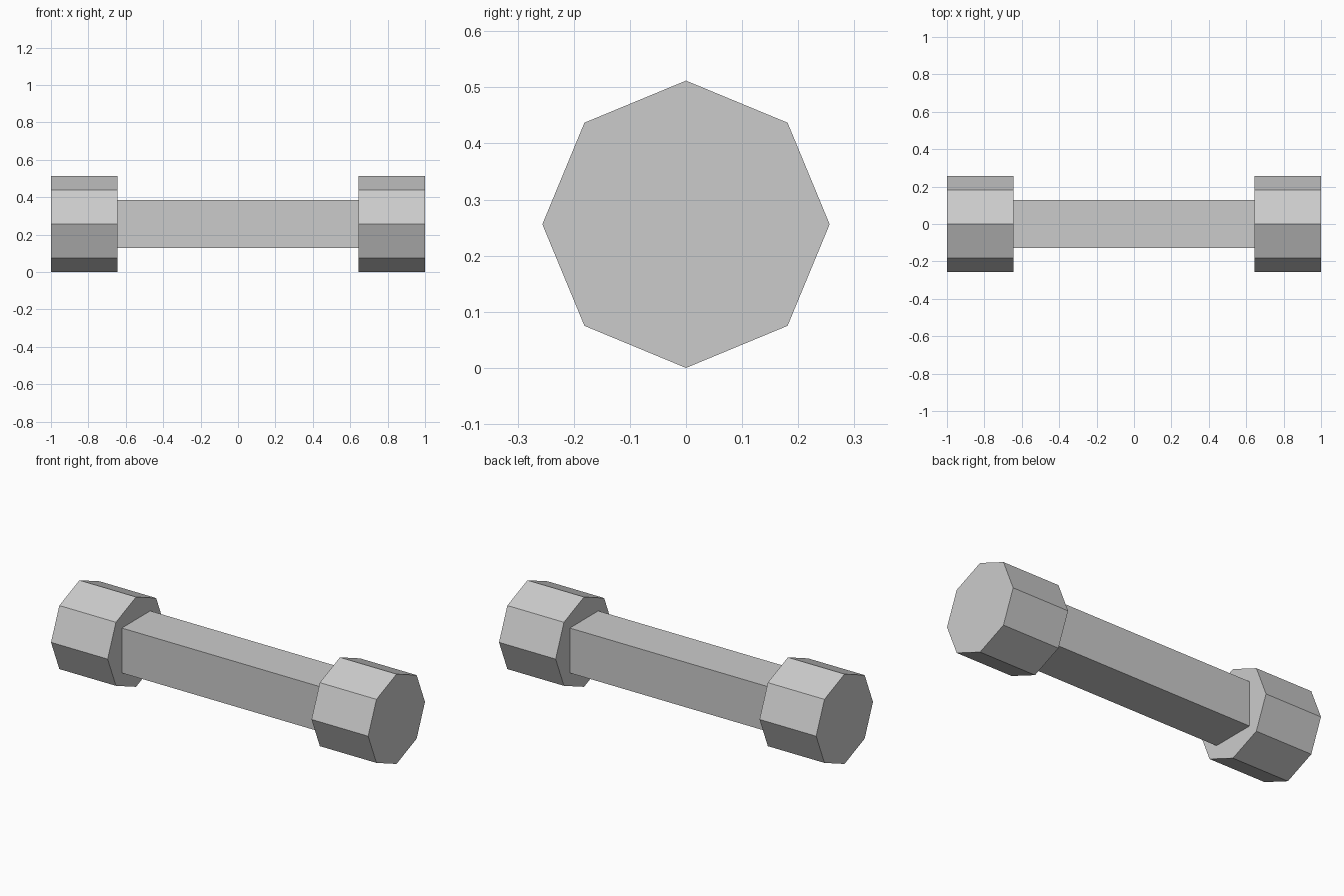
import bpy
from math import pi

if "Cube" in bpy.data.objects:
    bpy.data.objects.remove(bpy.data.objects["Cube"])

R = 0.256        # head radius, also the height of the centre line
INNER = 0.643    # x where the heads meet the handle
DEPTH = 1 - INNER

# Square handle between the heads
bpy.ops.mesh.primitive_cube_add(size=1, location=(0, 0, R))
handle = bpy.context.object
handle.name = "handle"
handle.scale = (2 * INNER, R, R)
bpy.ops.object.transform_apply(location=False, rotation=False, scale=True)

# Octagonal heads at both ends, resting on a corner edge
for side, name in ((-1, "left_head"), (1, "right_head")):
    bpy.ops.mesh.primitive_cylinder_add(
        vertices=8, radius=R, depth=DEPTH,
        location=(side * (INNER + DEPTH / 2), 0, R), rotation=(0, pi / 2, 0))
    head = bpy.context.object
    head.name = name
    bpy.ops.object.transform_apply(location=False, rotation=True, scale=False)
